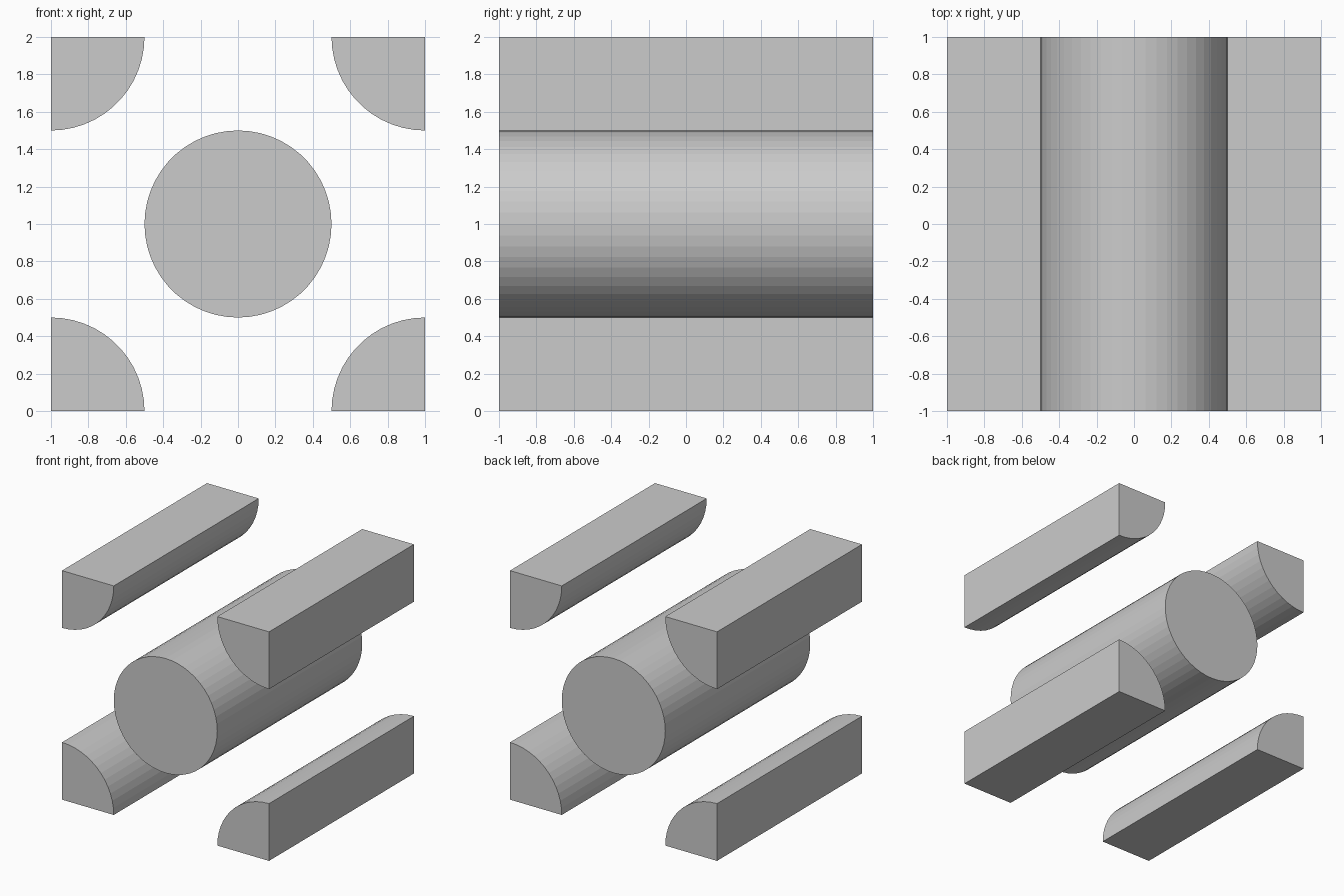
import bpy, bmesh
from math import sin, cos, pi

if "Cube" in bpy.data.objects:
    bpy.data.objects.remove(bpy.data.objects["Cube"])

RADIUS, HALF, QUARTER_SEGS = 0.5, 1.0, 13


def extrude_profile(name, points):
    """Extrude an x-z outline along y into a closed, flat-shaded solid."""
    bm = bmesh.new()
    face = bm.faces.new([bm.verts.new((x, -HALF, z)) for x, z in points])
    result = bmesh.ops.extrude_face_region(bm, geom=[face], use_keep_orig=True)
    moved = [v for v in result["geom"] if isinstance(v, bmesh.types.BMVert)]
    bmesh.ops.translate(bm, verts=moved, vec=(0, 2 * HALF, 0))
    bmesh.ops.recalc_face_normals(bm, faces=bm.faces)
    mesh = bpy.data.meshes.new(name)
    bm.to_mesh(mesh)
    bm.free()
    obj = bpy.data.objects.new(name, mesh)
    bpy.context.collection.objects.link(obj)


def arc(cx, cz, sx, sz, count):
    step = pi / 2 / QUARTER_SEGS
    return [(cx + sx * RADIUS * cos(i * step), cz + sz * RADIUS * sin(i * step))
            for i in range(count)]


# Full cylinder through the centre
extrude_profile("centre_cylinder", arc(0, 1, 1, 1, 4 * QUARTER_SEGS))

# Quarter cylinders along the four edges, curved sides facing inward
for side, x in (("left", -1), ("right", 1)):
    for level, z, up in (("lower", 0, 1), ("upper", 2, -1)):
        extrude_profile(f"{level}_{side}_quarter_cylinder",
                        [(x, z)] + arc(x, z, -x, up, QUARTER_SEGS + 1))
